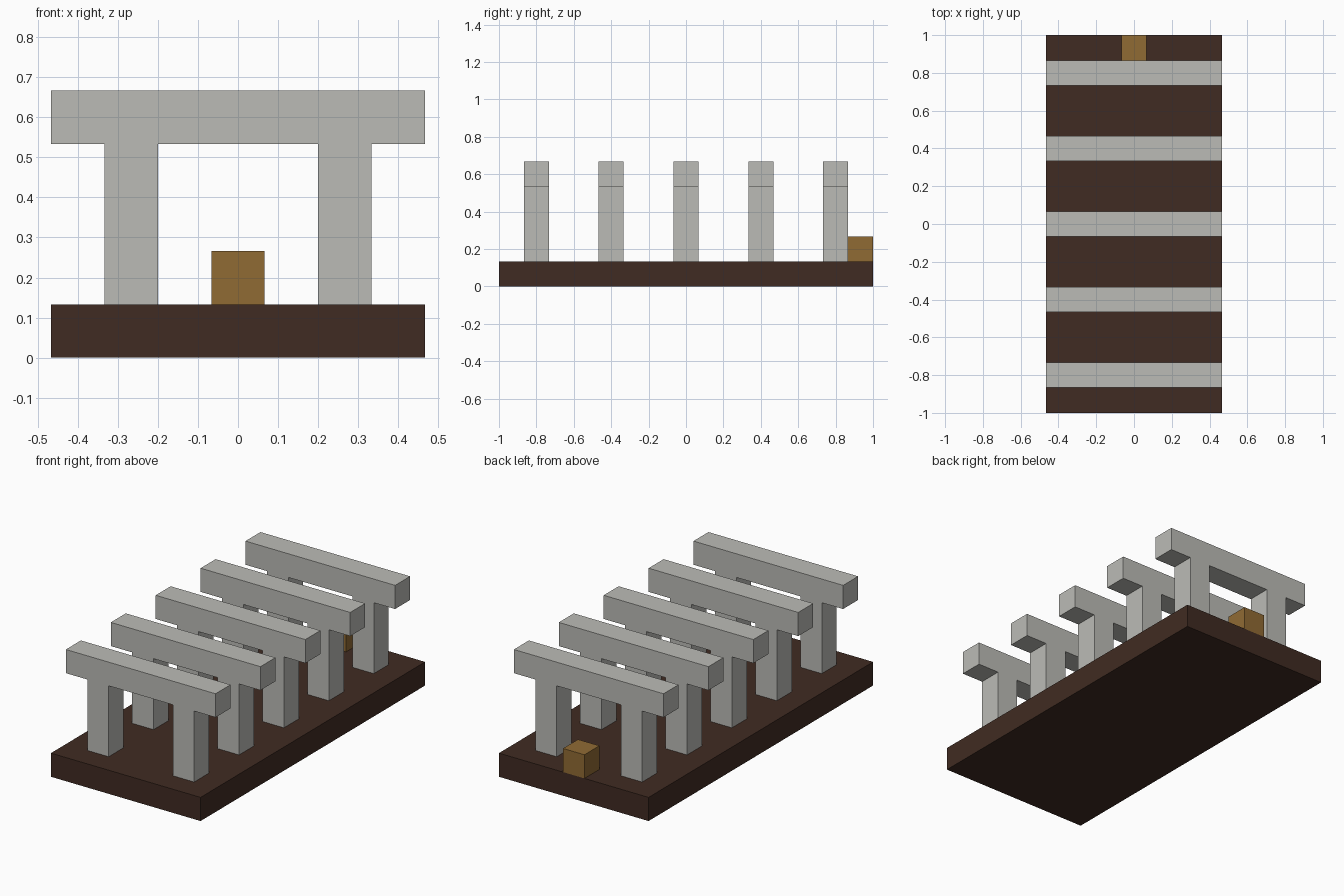
import bpy

cube = bpy.data.objects.get("Cube")
if cube:
    bpy.data.objects.remove(cube, do_unlink=True)

U = 2 / 15  # one block of the building module


def material(name, rgb):
    mat = bpy.data.materials.new(name)
    mat.use_nodes = True
    mat.diffuse_color = (*rgb, 1)
    mat.node_tree.nodes["Principled BSDF"].inputs["Base Color"].default_value = (*rgb, 1)
    return mat


def box(name, size, centre, mat):
    """Box with size and centre in modules; centre z is its underside."""
    x, y, z = centre
    bpy.ops.mesh.primitive_cube_add(size=1, location=(x * U, y * U, (z + size[2] / 2) * U))
    obj = bpy.context.object
    obj.name = name
    obj.scale = [s * U for s in size]
    bpy.ops.object.transform_apply(location=False, rotation=False, scale=True)
    obj.data.materials.append(mat)
    return obj


stone = material("pale grey stone", (0.50, 0.50, 0.47))
wood = material("dark brown wood", (0.051, 0.024, 0.016))
gold = material("golden brown", (0.28, 0.145, 0.034))

# Base slab
box("base", (7, 15, 1), (0, 0, 0), wood)

# Row of gateways: two posts under a crossbeam
for i in range(5):
    y = (i - 2) * 3
    for side, x in (("right", -2), ("left", 2)):
        box(f"{side}_post_{i + 1}", (1, 1, 3), (x, y, 1), stone)
    box(f"crossbeam_{i + 1}", (7, 1, 1), (0, y, 4), stone)

# Small block at the back edge
box("back_block", (1, 1, 1), (0, 7, 1), gold)
